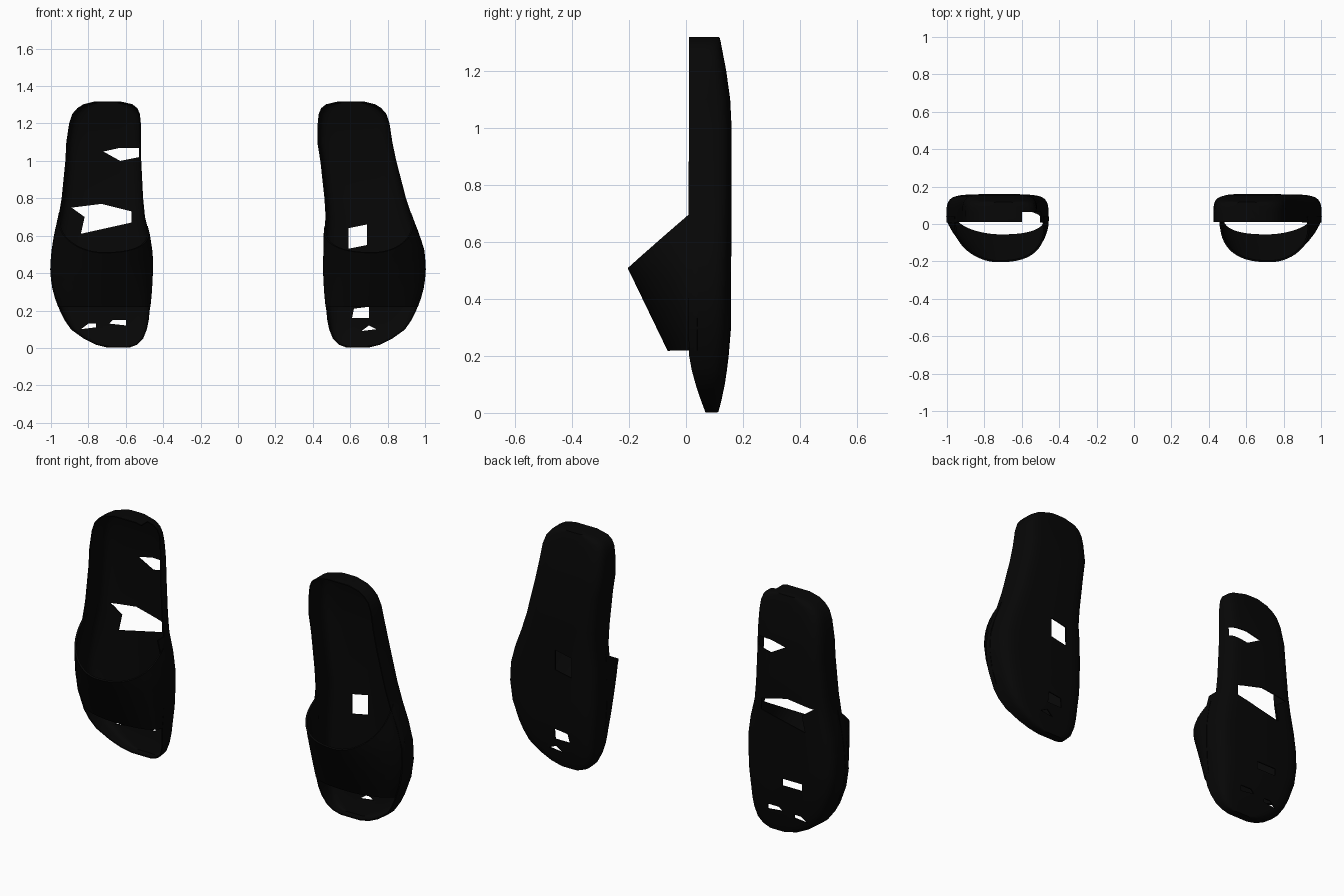
import bpy
import bmesh
from math import sin, cos, pi, copysign

cube = bpy.data.objects.get("Cube")
if cube:
    bpy.data.objects.remove(cube)

black = bpy.data.materials.new("matte black")
black.use_nodes = True
colour = (0.002, 0.002, 0.002, 1)
black.diffuse_color = colour
bsdf = black.node_tree.nodes["Principled BSDF"]
bsdf.inputs["Base Color"].default_value = colour
bsdf.inputs["Roughness"].default_value = 0.9

# Sole outline: height, inner edge, outer edge
OUTLINE = [
    (0.005, 0.58, 0.7), (0.02, 0.54, 0.76), (0.05, 0.51, 0.82), (0.1, 0.49, 0.89),
    (0.15, 0.48, 0.925), (0.2, 0.475, 0.95), (0.3, 0.465, 0.985), (0.4, 0.46, 1.0),
    (0.5, 0.46, 0.995), (0.6, 0.475, 0.98), (0.7, 0.5, 0.957), (0.8, 0.51, 0.94),
    (1.0, 0.52, 0.92), (1.1, 0.52, 0.915), (1.2, 0.522, 0.9), (1.25, 0.527, 0.883),
    (1.28, 0.54, 0.857), (1.3, 0.565, 0.825), (1.315, 0.63, 0.765),
]
# Rim and underside of the sole: height, front y, back y
DEPTH = [
    (0, 0.07, 0.11), (0.08, 0.04, 0.13), (0.18, 0.012, 0.145), (0.3, 0.008, 0.155),
    (1.0, 0.01, 0.157), (1.1, 0.01, 0.152), (1.2, 0.01, 0.138), (1.32, 0.01, 0.115),
]
# Worn gaps as outlines in the front plane: in the floor, and in the rim
FLOOR_GAPS = {
    -1: [
        [(-0.84, 0.61), (-0.57, 0.67), (-0.57, 0.73), (-0.73, 0.77), (-0.89, 0.75), (-0.82, 0.7)],
        [(-0.72, 1.05), (-0.63, 1.0), (-0.53, 1.02), (-0.53, 1.07), (-0.63, 1.07)],
        [(-0.84, 0.1), (-0.76, 0.11), (-0.76, 0.13), (-0.8, 0.13)],
        [(-0.69, 0.13), (-0.6, 0.12), (-0.6, 0.15), (-0.67, 0.15)],
        [(-0.82, 0.28), (-0.7, 0.28), (-0.7, 0.32), (-0.82, 0.32)],
    ],
    1: [
        [(0.59, 0.53), (0.69, 0.55), (0.69, 0.66), (0.59, 0.64)],
        [(0.61, 0.16), (0.7, 0.16), (0.7, 0.22), (0.62, 0.21)],
        [(0.66, 0.09), (0.74, 0.1), (0.7, 0.12)],
    ],
}
RIM_GAPS = {-1: [[(-0.6, 0.7), (-0.47, 0.7), (-0.47, 1.4), (-0.6, 1.4)]], 1: []}


def sample(table, z):
    """Interpolate a table by height."""
    for (z0, a0, b0), (z1, a1, b1) in zip(table, table[1:]):
        if z <= z1:
            f = max(0, (z - z0) / (z1 - z0))
            return a0 + (a1 - a0) * f, b0 + (b1 - b0) * f
    return table[-1][1:]


def place(x, z, side):
    """Mirror to a side; the left sandal leans inward at the heel."""
    lean = 0.16 * max(0, min(z, 1.1) - 0.52) if side > 0 else 0
    return side * (x - lean)


def finish(name, bm):
    bmesh.ops.recalc_face_normals(bm, faces=bm.faces)
    mesh = bpy.data.meshes.new(name)
    bm.to_mesh(mesh)
    bm.free()
    mesh.materials.append(black)
    obj = bpy.data.objects.new(name, mesh)
    bpy.context.collection.objects.link(obj)
    return obj


def skin(bm, rows, loop=False, caps=False):
    """Join rows of points with quads."""
    grid = [[bm.verts.new(p) for p in row] for row in rows]
    count = len(rows[0])
    for low, high in zip(grid, grid[1:]):
        for i in range(count if loop else count - 1):
            j = (i + 1) % count
            bm.faces.new((low[i], low[j], high[j], high[i]))
    if caps:
        bm.faces.new(grid[0])
        bm.faces.new(grid[-1])


def thicken(obj, thickness):
    solid = obj.modifiers.new("thickness", "SOLIDIFY")
    solid.thickness = thickness
    solid.offset = 0


def apply_and_shade(obj):
    graph = bpy.context.evaluated_depsgraph_get()
    mesh = bpy.data.meshes.new_from_object(obj.evaluated_get(graph))
    obj.modifiers.clear()
    obj.data = mesh
    bpy.ops.object.select_all(action="DESELECT")
    obj.select_set(True)
    bpy.context.view_layer.objects.active = obj
    bpy.ops.object.shade_smooth_by_angle(angle=0.6)


def make_sole(name, side):
    # Thin tray, open at the front, with rounded edges underneath
    rows, steps = [], 32
    for z, inner, outer in OUTLINE:
        front, back = sample(DEPTH, z)
        row = []
        for i in range(steps + 1):
            c, s = cos(pi * i / steps), max(0, sin(pi * i / steps))
            u = copysign(abs(c) ** 0.35, c) / 2
            x = (inner + outer) / 2 + u * (outer - inner)
            y = front + s ** 0.35 * (back - front)
            row.append((place(x, z, side), y, z))
        rows.append(row)
    bm = bmesh.new()
    skin(bm, rows, caps=True)
    sole = finish(name, bm)
    thicken(sole, 0.006)

    # Cut the worn gaps
    bm = bmesh.new()
    for gaps, near, far in ((FLOOR_GAPS, 0.08, 0.3), (RIM_GAPS, -0.1, 0.065)):
        for gap in gaps[side]:
            skin(bm, [[(x, y, z) for x, z in gap] for y in (near, far)], loop=True, caps=True)
    cutter = finish("gap_cutter", bm)
    cutter.hide_render = True
    cut = sole.modifiers.new("gaps", "BOOLEAN")
    cut.operation = "DIFFERENCE"
    cut.solver = "EXACT"
    cut.object = cutter
    apply_and_shade(sole)
    bpy.data.objects.remove(cutter)


def make_strap(name, side):
    # Domed band: steeper on the inner side, and reaching higher on the outer side
    rows, across, along = [], 32, 10
    for k in range(along + 1):
        v = k / along
        row = []
        for i in range(across + 1):
            t = pi * i / across
            is_inner = i < across / 2
            rise = max(0, sin(t)) ** (0.75 if is_inner else 1.05)
            spread = copysign(abs(cos(t)) ** (0.8 if is_inner else 1.1), cos(t))
            top = 0.51 + (0.14 if is_inner else 0.21) * (1 - rise)
            z = 0.22 + v * (top - 0.22)
            inner, outer = sample(OUTLINE, z)
            x = (inner + outer) / 2 - spread * (outer - inner) / 2
            y = 0.04 - (0.1 + 0.14 * v) * rise
            row.append((place(x, z, side), y, z))
        rows.append(row)
    bm = bmesh.new()
    skin(bm, rows)
    strap = finish(name, bm)
    thicken(strap, 0.01)
    apply_and_shade(strap)


for label, side in (("left", 1), ("right", -1)):
    make_sole(label + "_sole", side)
    make_strap(label + "_strap", side)
